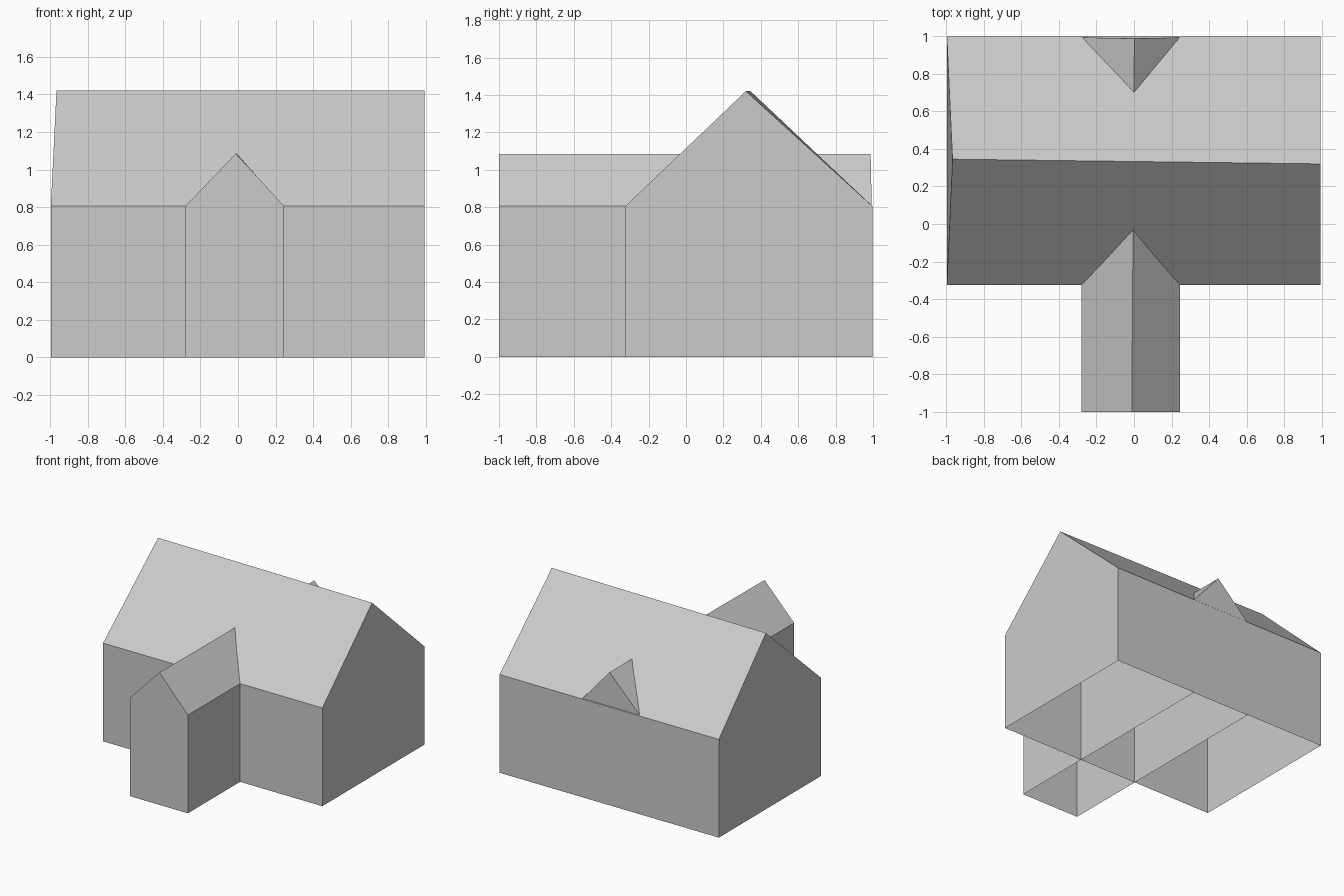
import bpy
import bmesh

cube = bpy.data.objects.get("Cube")
if cube:
    bpy.data.objects.remove(cube, do_unlink=True)

# One plain grey for the whole building
grey = bpy.data.materials.new("light_grey")
grey.use_nodes = True
colour = (0.6, 0.6, 0.6, 1)
grey.diffuse_color = colour
grey.node_tree.nodes["Principled BSDF"].inputs["Base Color"].default_value = colour


def gabled_shell(name, start, end):
    """Open-bottomed house shell between two gable ends.

    Each end lists its points as foot, eave, ridge, eave, foot."""
    bm = bmesh.new()
    first = [bm.verts.new(p) for p in start]
    last = [bm.verts.new(p) for p in end]
    bm.faces.new(first)
    bm.faces.new(last)
    for i in range(len(first) - 1):
        bm.faces.new((first[i], first[i + 1], last[i + 1], last[i]))
    # The shell is open underneath, so orient it with a temporary floor
    floor = bm.faces.new((first[0], first[-1], last[-1], last[0]))
    bmesh.ops.recalc_face_normals(bm, faces=bm.faces)
    bm.faces.remove(floor)
    mesh = bpy.data.meshes.new(name)
    bm.to_mesh(mesh)
    bm.free()
    mesh.materials.append(grey)
    obj = bpy.data.objects.new(name, mesh)
    bpy.context.collection.objects.link(obj)
    return obj


EAVE = 0.805


def side_gable(x, ridge_x, ridge_y):
    front, back = -0.325, 0.997
    return [(x, front, 0), (x, front, EAVE), (ridge_x, ridge_y, 1.42),
            (x, back, EAVE), (x, back, 0)]


def end_gable(left, right, y, ridge_x, ridge_y):
    return [(left, y, 0), (left, y, EAVE), (ridge_x, ridge_y, 1.085),
            (right, y, EAVE), (right, y, 0)]


# Main house, with a slightly skewed ridge
gabled_shell("main_house",
             side_gable(-0.996, -0.966, 0.345),
             side_gable(0.992, 0.992, 0.32))

# Cross wing running through the house, its gable peeking out of the back roof
gabled_shell("cross_wing",
             end_gable(-0.28, 0.246, -1.0, -0.012, -1.0),
             end_gable(-0.28, 0.246, 0.993, 0.002, 0.987))
